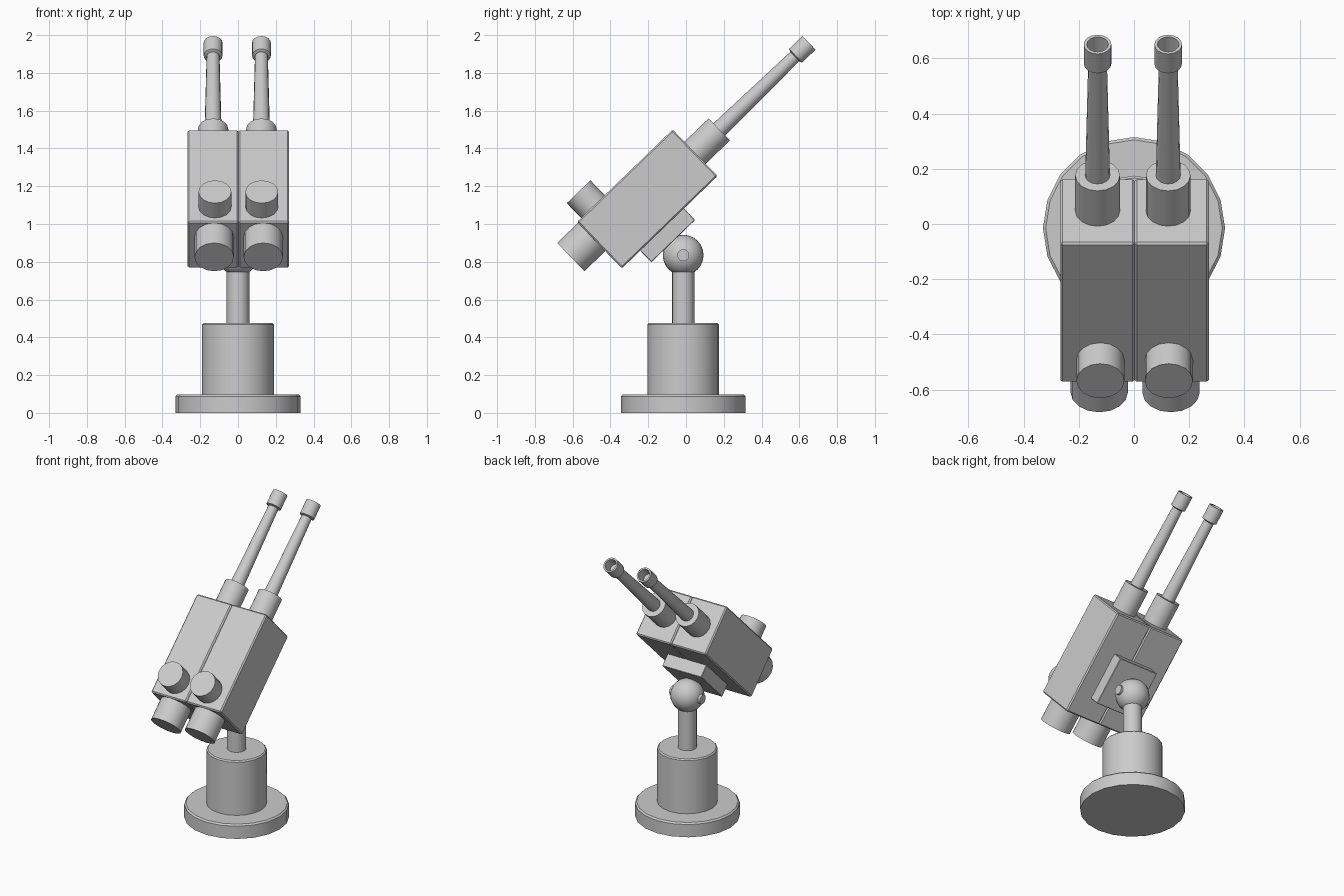
import bpy, bmesh, math
from mathutils import Matrix

if "Cube" in bpy.data.objects:
    bpy.data.objects.remove(bpy.data.objects["Cube"])

# Tilted frame of the gun head: local y runs along the barrels, z is the head's up
HEAD = Matrix.Translation((0, -0.205, 1.1325)) @ Matrix.Rotation(math.radians(44), 4, 'X')
ALONG = Matrix.Rotation(math.radians(-90), 4, 'X')   # lathe axis z -> local y
SIDE = Matrix.Rotation(math.radians(90), 4, 'Y')     # lathe axis z -> x
CY = -0.015                                          # stand centre


def finish(name, bm, matrix, smooth=True):
    bmesh.ops.recalc_face_normals(bm, faces=bm.faces)
    bm.transform(matrix)
    mesh = bpy.data.meshes.new(name)
    bm.to_mesh(mesh)
    bm.free()
    ob = bpy.data.objects.new(name, mesh)
    bpy.context.collection.objects.link(ob)
    if smooth:
        bpy.ops.object.select_all(action='DESELECT')
        ob.select_set(True)
        bpy.context.view_layer.objects.active = ob
        bpy.ops.object.shade_smooth_by_angle(angle=math.radians(35))
    return ob


def lathe(name, profile, matrix, sides=16):
    """Closed solid turned about z from (radius, height) points, capped at both ends."""
    bm = bmesh.new()
    rings = [[bm.verts.new((r * math.cos(2 * math.pi * i / sides),
                            r * math.sin(2 * math.pi * i / sides), h))
              for i in range(sides)] for r, h in profile]
    for a, b in zip(rings, rings[1:]):
        for i in range(sides):
            j = (i + 1) % sides
            bm.faces.new((a[i], a[j], b[j], b[i]))
    bm.faces.new(rings[0])
    bm.faces.new(rings[-1])
    return finish(name, bm, matrix)


def box(name, size, centre, matrix, bevel):
    bm = bmesh.new()
    bmesh.ops.create_cube(bm, size=1)
    bmesh.ops.scale(bm, vec=size, verts=bm.verts)
    bmesh.ops.translate(bm, vec=centre, verts=bm.verts)
    bmesh.ops.bevel(bm, geom=bm.edges[:], offset=bevel, segments=1, affect='EDGES')
    return finish(name, bm, matrix, False)


def at(x, y, z):
    return Matrix.Translation((x, y, z))


# Stand: base disc, column and stem
stand = at(0, CY, 0)
lathe("base_disc", [(0.33, 0), (0.33, 0.088), (0.32, 0.098)], stand, 20)
lathe("column", [(0.19, 0.09), (0.19, 0.467), (0.182, 0.475)], stand, 20)
lathe("stem", [(0.06, 0.46), (0.06, 0.78)], stand)

# Ball joint with a pivot pin through it
bm = bmesh.new()
bmesh.ops.create_uvsphere(bm, u_segments=20, v_segments=12, radius=0.108)
finish("ball_joint", bm, at(0, CY, 0.835))
lathe("pivot_pin", [(0.032, -0.118), (0.032, 0.118)], at(0, CY, 0.835) @ SIDE, 12)

# Mounting plate under the head
box("mount_plate", (0.3, 0.322, 0.1), (0, -0.056, -0.206), HEAD, 0.003)

for side, s in (("left", -1), ("right", 1)):
    # Half of the twin housing
    box(side + "_housing", (0.269, 0.704, 0.342), (s * 0.1345 + 0.002, 0, 0), HEAD, 0.008)

    # Sleeve, tapered barrel and hollow muzzle
    gun = HEAD @ at(s * 0.128 - 0.004, 0, 0) @ ALONG
    lathe(side + "_sleeve", [(0.081, 0.34), (0.081, 0.53)], gun)
    lathe(side + "_barrel", [(0.045, 0.52), (0.034, 1.10)], gun)
    lathe(side + "_muzzle", [(0.034, 1.085), (0.05, 1.092), (0.05, 1.19),
                             (0.039, 1.19), (0.034, 1.12)], gun)

    # Rear cylinder and the upright cap on top
    lathe(side + "_rear_cylinder", [(0.104, -0.505), (0.104, -0.34)],
          HEAD @ at(s * 0.13 + 0.004, 0, 0.06) @ ALONG)
    lathe(side + "_top_cap", [(0.087, 0.16), (0.087, 0.28)],
          HEAD @ at(s * 0.124 + 0.002, -0.235, 0))
